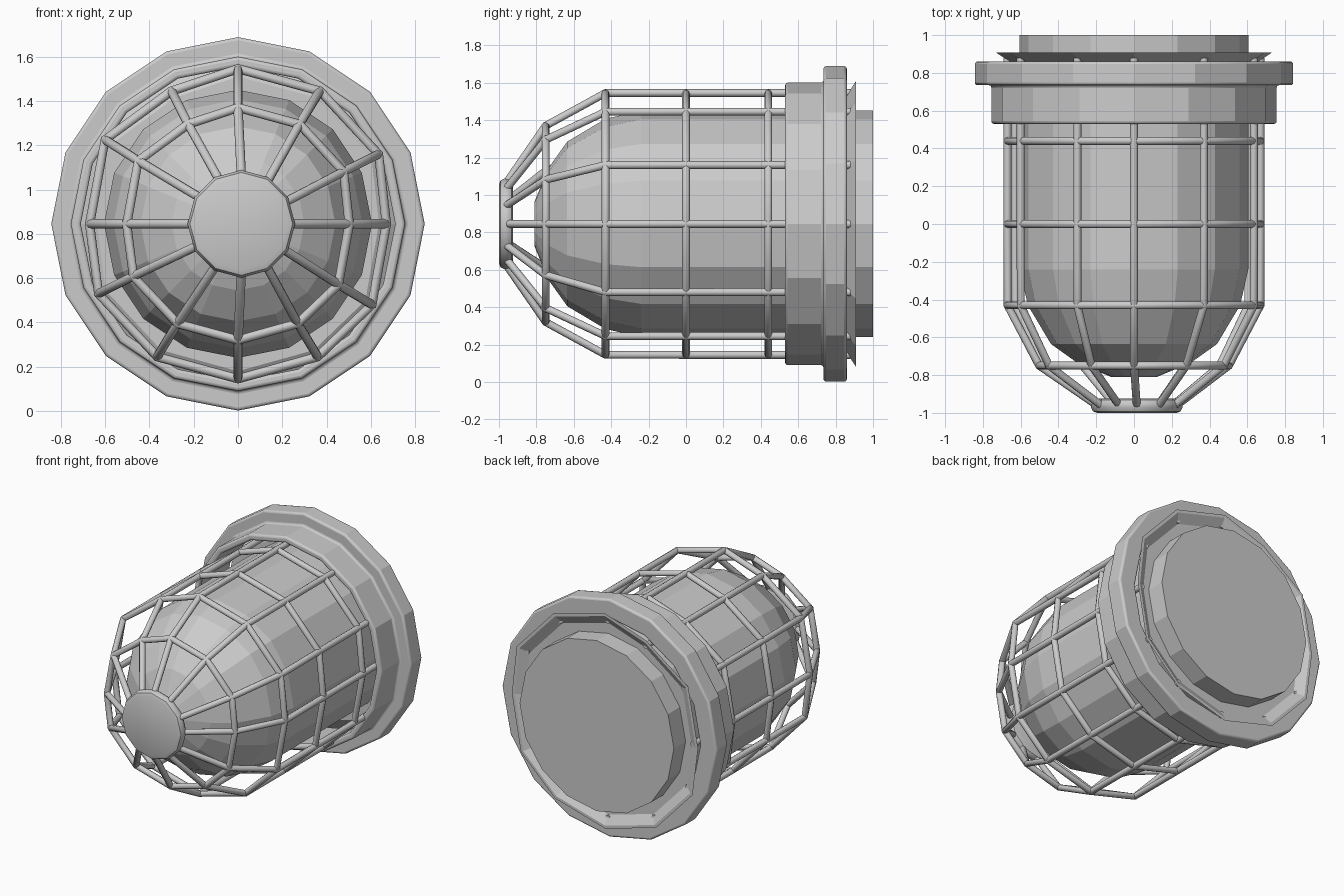
import bpy, bmesh, math

if "Cube" in bpy.data.objects:
    bpy.data.objects.remove(bpy.data.objects["Cube"])

CZ = 0.845  # height of the lamp axis, which runs along y


def loft(name, loops, closed=False):
    """Skin a list of point loops; caps the ends unless closed into a ring."""
    bm = bmesh.new()
    rows = [[bm.verts.new(p) for p in loop] for loop in loops]
    n = len(rows[0])
    pairs = list(zip(rows, rows[1:]))
    if closed:
        pairs.append((rows[-1], rows[0]))
    for a, b in pairs:
        for i in range(n):
            j = (i + 1) % n
            bm.faces.new((a[i], a[j], b[j], b[i]))
    if not closed:
        bm.faces.new(rows[0])
        bm.faces.new(rows[-1])
    bmesh.ops.recalc_face_normals(bm, faces=bm.faces)
    me = bpy.data.meshes.new(name)
    bm.to_mesh(me)
    bm.free()
    ob = bpy.data.objects.new(name, me)
    bpy.context.collection.objects.link(ob)
    return ob


def circle(r, y, n, cx=0.0):
    return [(cx + r * math.sin(2 * math.pi * i / n), y,
             CZ + r * math.cos(2 * math.pi * i / n)) for i in range(n)]


def smooth(ob, angle):
    bpy.ops.object.select_all(action='DESELECT')
    ob.select_set(True)
    bpy.context.view_layer.objects.active = ob
    bpy.ops.object.shade_smooth_by_angle(angle=math.radians(angle))


# Glass globe with faceted dome and flat back
globe = [(0.12, -0.81), (0.30, -0.735), (0.44, -0.635), (0.562, -0.43),
         (0.605, -0.24), (0.605, 1.0)]
loft("glass_globe", [circle(r, y, 16) for r, y in globe])

# Collar and flange, one hollow turned ring with rounded rims
ring = [(0.71, 0.53), (0.755, 0.53), (0.755, 0.735), (0.843, 0.735),
        (0.843, 0.86), (0.71, 0.86)]
housing = loft("collar_flange", [circle(r, y, 16) for r, y in ring], closed=True)
bev = housing.modifiers.new("rounded_rims", 'BEVEL')
bev.width, bev.segments = 0.014, 3
bev.limit_method, bev.angle_limit = 'ANGLE', math.radians(30)
smooth(housing, 21)

# Slightly uneven twelve-sided outline shared by the cage parts
OUTLINE = [(0, 0.70), (0.37, 0.60), (0.635, 0.315), (0.67, 0), (0.605, -0.365),
           (0.36, -0.60), (0, -0.70), (-0.365, -0.60), (-0.63, -0.315),
           (-0.67, 0), (-0.60, 0.38), (-0.30, 0.60)]


def outline(s, y, cx=0.0):
    return [(cx + x * s, y, CZ + z * s) for x, z in OUTLINE]


# Flared seat ring closing the back of the collar
seat = [(0.84, 0.845), (0.95, 0.845), (1.09, 0.908), (1.06, 0.908),
        (0.97, 0.868), (0.84, 0.868)]
loft("cage_seat_ring", [outline(s, y) for s, y in seat], closed=True)

# Wire cage: hoops and ribs as round wires
levels = [outline(1, 0.88), outline(1, 0.44), outline(1, 0.0),
          outline(1, -0.43), outline(0.75, -0.75), outline(0.31, -0.962, 0.015)]


def wires(name, paths, cyclic):
    cu = bpy.data.curves.new(name, 'CURVE')
    cu.dimensions = '3D'
    cu.bevel_depth, cu.bevel_resolution = 0.021, 2
    cu.use_fill_caps = True
    for path in paths:
        sp = cu.splines.new('POLY')
        sp.points.add(len(path) - 1)
        for pt, co in zip(sp.points, path):
            pt.co = (*co, 1)
        sp.use_cyclic_u = cyclic
    ob = bpy.data.objects.new(name, cu)
    bpy.context.collection.objects.link(ob)
    bpy.ops.object.select_all(action='DESELECT')
    ob.select_set(True)
    bpy.context.view_layer.objects.active = ob
    bpy.ops.object.convert(target='MESH')
    smooth(bpy.context.object, 50)


wires("cage_hoops", levels[1:5], True)
wires("cage_ribs", list(zip(*levels)), False)

# Solid nose cap where the ribs meet
cap = [(0.21, -1.0), (0.232, -0.992), (0.243, -0.97), (0.243, -0.95),
       (0.232, -0.932), (0.21, -0.925)]
nose = loft("cage_nose_cap", [circle(r, y, 12, 0.015) for r, y in cap])
smooth(nose, 40)
